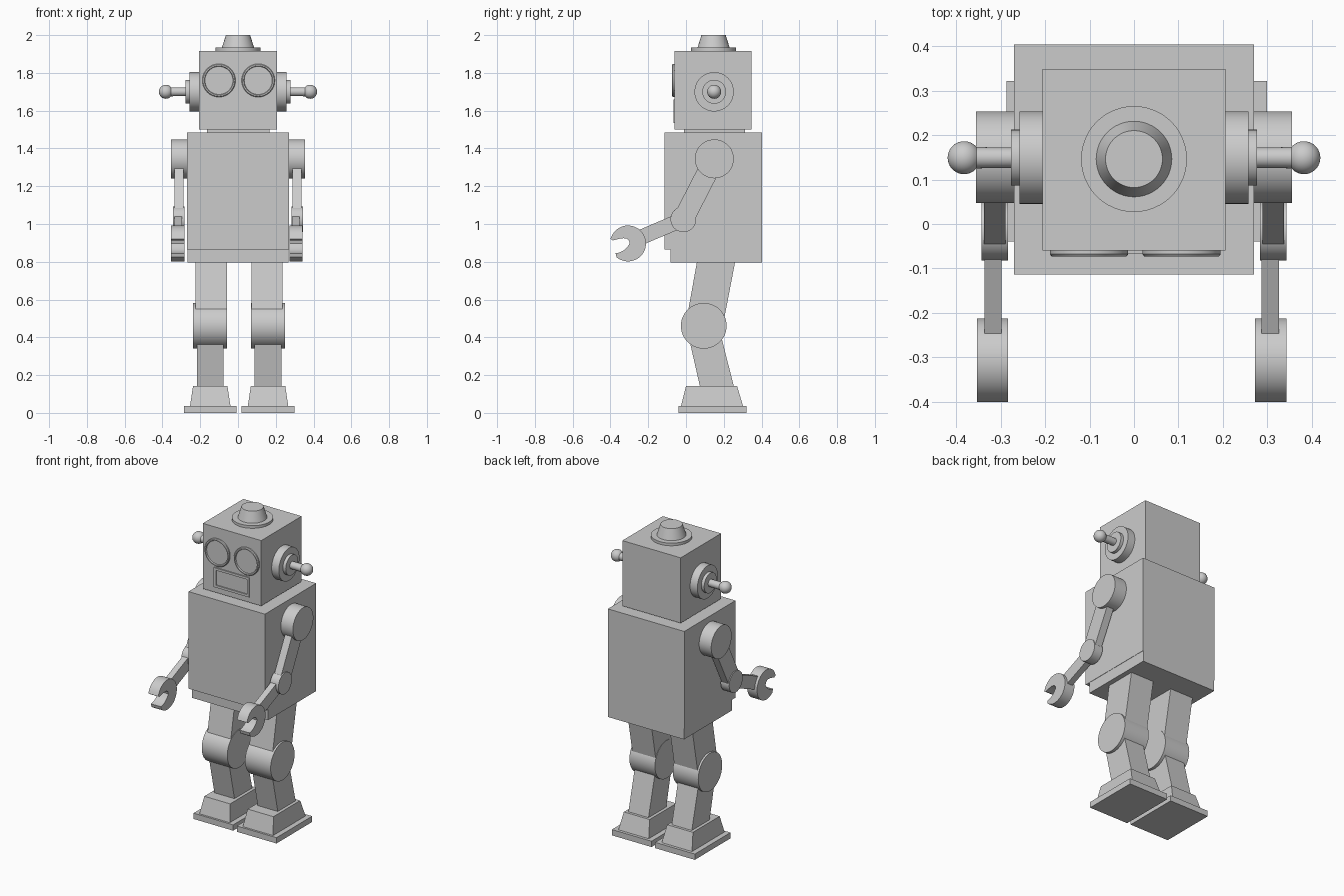
import bpy, bmesh
from math import cos, sin, radians, pi
from mathutils import Vector, Matrix

if "Cube" in bpy.data.objects:
    bpy.data.objects.remove(bpy.data.objects["Cube"])


def finish(name, bm, smooth=False):
    bmesh.ops.remove_doubles(bm, verts=bm.verts, dist=1e-5)
    bmesh.ops.recalc_face_normals(bm, faces=bm.faces)
    me = bpy.data.meshes.new(name)
    bm.to_mesh(me)
    bm.free()
    ob = bpy.data.objects.new(name, me)
    bpy.context.collection.objects.link(ob)
    if smooth:
        bpy.ops.object.select_all(action='DESELECT')
        ob.select_set(True)
        bpy.context.view_layer.objects.active = ob
        bpy.ops.object.shade_smooth_by_angle(angle=radians(35))
    return ob


def loft(name, bottom, top, smooth=False):
    """Closed solid between two matching loops of points."""
    bm = bmesh.new()
    a = [bm.verts.new(p) for p in bottom]
    b = [bm.verts.new(p) for p in top]
    n = len(a)
    for i in range(n):
        bm.faces.new((a[i], a[(i + 1) % n], b[(i + 1) % n], b[i]))
    bm.faces.new(a)
    bm.faces.new(b)
    return finish(name, bm, smooth)


def rect(x0, x1, y0, y1, z):
    return [(x0, y0, z), (x1, y0, z), (x1, y1, z), (x0, y1, z)]


def box(name, x0, x1, y0, y1, z0, z1):
    return loft(name, rect(x0, x1, y0, y1, z0), rect(x0, x1, y0, y1, z1))


def prism(name, x0, x1, yz, smooth=False):
    """Side profile in y,z extruded across x."""
    return loft(name, [(x0, y, z) for y, z in yz], [(x1, y, z) for y, z in yz], smooth)


def disc(name, x0, x1, y, z, r, n=48):
    ring = [(y + r * cos(2 * pi * i / n), z + r * sin(2 * pi * i / n)) for i in range(n)]
    return prism(name, x0, x1, ring, True)


def bar(name, x0, x1, a, b, w):
    """Straight limb of width w between two y,z points."""
    a, b = Vector(a), Vector(b)
    d = (b - a).normalized()
    s = Vector((-d.y, d.x)) * w / 2
    return prism(name, x0, x1, [a + s, b + s, b - s, a - s])


def lathe(name, profile, origin, axis, n=48):
    """Revolve (radius, height) points around an axis."""
    bm = bmesh.new()
    vs = [bm.verts.new((r, 0, h)) for r, h in profile]
    es = [bm.edges.new(p) for p in zip(vs, vs[1:])]
    bmesh.ops.spin(bm, geom=vs + es, cent=(0, 0, 0), axis=(0, 0, 1), angle=2 * pi, steps=n)
    rot = Vector((0, 0, 1)).rotation_difference(Vector(axis)).to_matrix().to_4x4()
    bmesh.ops.transform(bm, matrix=Matrix.Translation(origin) @ rot, verts=bm.verts)
    return finish(name, bm, True)


# Torso, hips, neck and head
box("torso", -0.27, 0.27, -0.114, 0.403, 0.865, 1.485)
box("hips", -0.268, 0.268, -0.082, 0.403, 0.795, 0.865)
box("neck", -0.164, 0.168, -0.01, 0.313, 1.485, 1.50)
box("head", -0.206, 0.206, -0.06, 0.348, 1.50, 1.917)

# Cap on top of the head
lathe("head_cap", [(0, 0), (0.119, 0), (0.119, 0.018), (0.085, 0.018), (0.064, 0.085), (0, 0.085)],
      (0, 0.146, 1.916), (0, 0, 1))

# Eyes with raised rims
for side, x in (("left", -0.101), ("right", 0.107)):
    lathe("eye_" + side, [(0, 0), (0.088, 0), (0.088, 0.008), (0.084, 0.013), (0.077, 0.013),
                          (0.074, 0.006), (0, 0.006)], (x, -0.06, 1.76), (0, -1, 0))

# Mouth frame
for part, d in (("top", (-0.125, 0.125, 1.645, 1.66)), ("bottom", (-0.125, 0.125, 1.535, 1.55)),
                ("left", (-0.125, -0.11, 1.55, 1.645)), ("right", (0.11, 0.125, 1.55, 1.645))):
    box("mouth_" + part, d[0], d[1], -0.067, -0.058, d[2], d[3])

# Open claw side profile
hy, hz = -0.307, 0.897
claw = [(hy + 0.095 * cos(radians(a)), hz + 0.095 * sin(radians(a)))
        for a in (155 - 285 * i / 40 for i in range(41))]
claw += [(hy + y, hz + z) for y, z in
         ((-0.066, -0.052), (-0.045, -0.048), (-0.022, -0.037), (-0.004, -0.02), (0.009, 0.001),
          (0.005, 0.016), (-0.008, 0.026), (-0.025, 0.028), (-0.05, 0.024), (-0.08, 0.016), (-0.093, 0.024))]

shoulder, elbow = (0.15, 1.345), (-0.014, 1.025)
knee = (0.094, 0.461)

for side, s in (("left", -1), ("right", 1)):
    # Ear with aerial
    ball = [(0.037 * sin(radians(a)), 0.382 - 0.037 * cos(radians(a))) for a in range(40, 180, 10)]
    lathe("ear_" + side, [(0, 0.2), (0.104, 0.2), (0.104, 0.257), (0.063, 0.257), (0.063, 0.277),
                          (0.023, 0.277)] + ball + [(0, 0.419)], (0, 0.149, 1.70), (s, 0, 0))

    # Arm
    disc("shoulder_" + side, s * 0.26, s * 0.355, *shoulder, 0.103)
    bar("upper_arm_" + side, s * 0.289, s * 0.337, shoulder, elbow, 0.11)
    disc("elbow_" + side, s * 0.283, s * 0.343, *elbow, 0.068)
    m = -0.0055
    bar("forearm_" + side, m + s * 0.292, m + s * 0.331, elbow, (-0.235, 0.931), 0.08)
    prism("claw_" + side, m + s * 0.278, m + s * 0.348, claw, True)

    # Leg
    m = 0.006
    c = m + s * 0.148
    prism("thigh_" + side, c - 0.0825, c + 0.0825,
          [(0.06, 0.81), (0.262, 0.81), (0.195, 0.461), (-0.003, 0.461)])
    c = m + s * 0.153
    disc("knee_" + side, c - 0.09, c + 0.09, *knee, 0.121)
    prism("shin_" + side, c - 0.071, c + 0.071,
          [(0.001, 0.461), (0.172, 0.461), (0.256, 0.13), (0.076, 0.13)])
    loft("ankle_" + side, rect(c - 0.107, c + 0.107, -0.026, 0.302, 0.037),
         rect(c - 0.091, c + 0.091, 0.0, 0.27, 0.143))
    box("foot_" + side, c - 0.14, c + 0.14, -0.039, 0.321, 0, 0.037)
